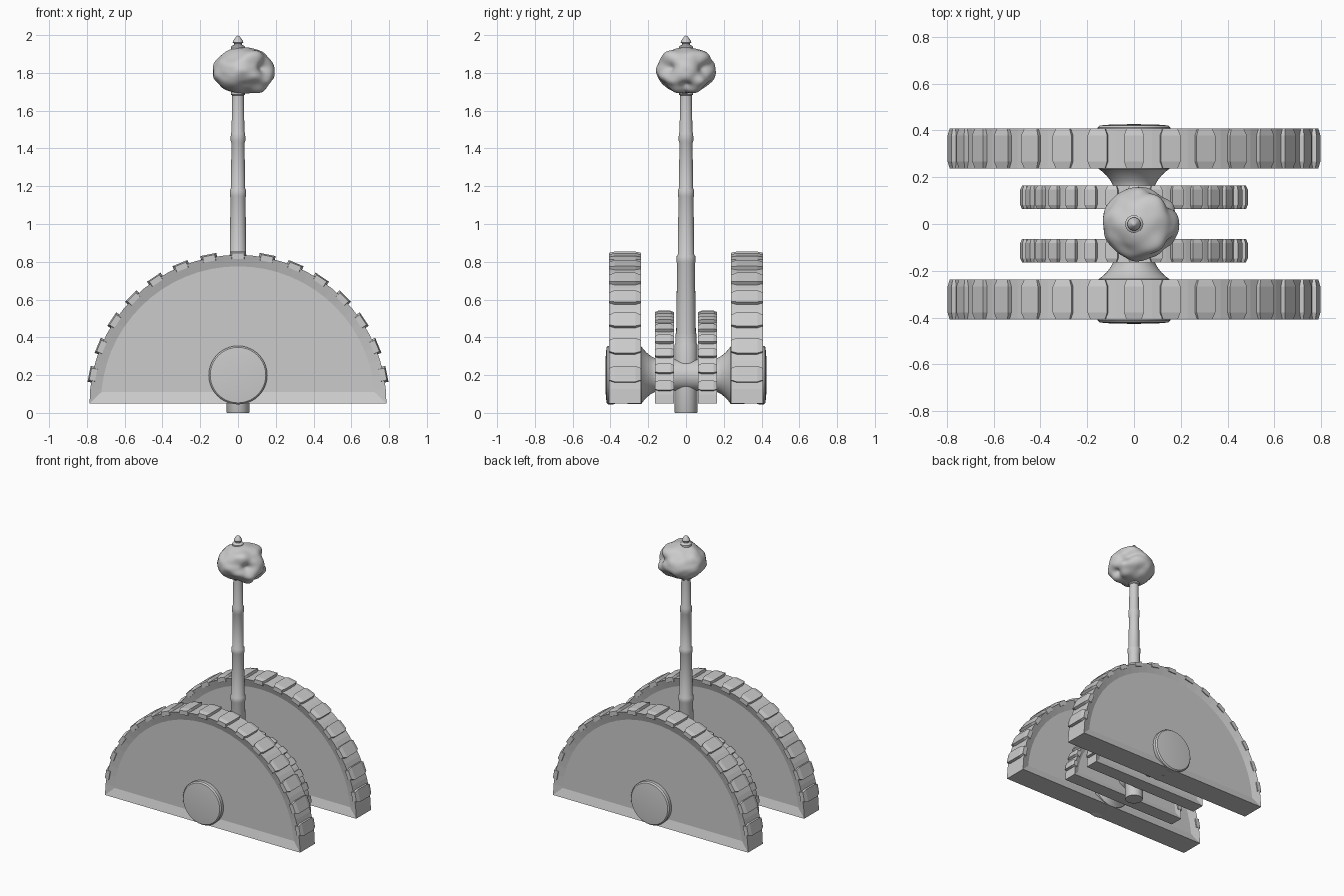
import bpy, bmesh, math
from mathutils import Vector, Matrix, noise

cube = bpy.data.objects.get("Cube")
if cube:
    bpy.data.objects.remove(cube, do_unlink=True)

grey = bpy.data.materials.new("plain grey")
grey.use_nodes = True
grey.diffuse_color = (0.6, 0.6, 0.6, 1)
grey.node_tree.nodes["Principled BSDF"].inputs["Base Color"].default_value = (0.6, 0.6, 0.6, 1)

AXLE_Z = 0.2
BASE_Z = 0.05


def finish(bm, name, smooth=None):
    bmesh.ops.recalc_face_normals(bm, faces=bm.faces)
    mesh = bpy.data.meshes.new(name)
    bm.to_mesh(mesh)
    bm.free()
    mesh.materials.append(grey)
    obj = bpy.data.objects.new(name, mesh)
    bpy.context.collection.objects.link(obj)
    if smooth:
        bpy.ops.object.select_all(action='DESELECT')
        obj.select_set(True)
        bpy.context.view_layer.objects.active = obj
        bpy.ops.object.shade_smooth_by_angle(angle=math.radians(smooth))
    return obj


def lathe(name, profile, matrix=Matrix(), steps=40):
    """Turn (radius, height) points around z, then place with matrix."""
    bm = bmesh.new()
    verts = [bm.verts.new((r, 0, h)) for r, h in profile]
    edges = [bm.edges.new(pair) for pair in zip(verts, verts[1:])]
    bmesh.ops.spin(bm, geom=verts + edges, axis=(0, 0, 1), cent=(0, 0, 0),
                   angle=math.tau, steps=steps, use_duplicate=False)
    bmesh.ops.remove_doubles(bm, verts=bm.verts, dist=0.0002)
    bmesh.ops.transform(bm, matrix=matrix, verts=bm.verts)
    return finish(bm, name, 35)


def half_wheel(name, y, width, radius, rim, depth):
    """Half disc with a sunken panel on both sides."""
    bm = bmesh.new()
    arc = 32
    pts = [(radius * math.cos(math.pi * i / arc), radius * math.sin(math.pi * i / arc))
           for i in range(arc + 1)]
    face = bm.faces.new([bm.verts.new((a, y - width / 2, BASE_Z + b)) for a, b in pts])
    out = bmesh.ops.extrude_face_region(bm, geom=[face])
    moved = [g for g in out["geom"] if isinstance(g, bmesh.types.BMVert)]
    bmesh.ops.translate(bm, vec=(0, width, 0), verts=moved)
    bmesh.ops.recalc_face_normals(bm, faces=bm.faces)
    for side in [f for f in bm.faces if len(f.verts) > 4]:
        bmesh.ops.inset_region(bm, faces=[side], thickness=rim, use_even_offset=True)
        shift = -depth if side.calc_center_median().y > y else depth
        bmesh.ops.translate(bm, vec=(0, shift, 0), verts=side.verts)
    return finish(bm, name)


def treads(name, y, width, radius, size):
    """Chamfered tread blocks around the arc."""
    bm = bmesh.new()
    half = width / 2
    stations = [(-half, 0.032, 0.011), (-half * 0.65, 0.043, 0.018),
                (half * 0.65, 0.043, 0.018), (half, 0.032, 0.011)]
    for i in range(1, 16):
        turn = (Matrix.Translation((0, y, BASE_Z))
                @ Matrix.Rotation(math.pi / 2 - math.pi * i / 16, 4, 'Y'))
        verts = []
        for v, w, h in stations:
            for x in (-w * size, w * size):
                for z in (radius - 0.02, radius + h):
                    verts.append(bm.verts.new(turn @ Vector((x, v, z))))
        bmesh.ops.convex_hull(bm, input=verts)
    bmesh.ops.dissolve_limit(bm, angle_limit=0.01, verts=bm.verts, edges=bm.edges)
    return finish(bm, name)


# Wheels, treads, caps and flared hubs on both sides
for side, s in (("front", -1), ("back", 1)):
    half_wheel(side + "_outer_half_wheel", s * 0.323, 0.17, 0.786, 0.06, 0.02)
    treads(side + "_outer_treads", s * 0.323, 0.17, 0.786, 1)
    half_wheel(side + "_inner_half_wheel", s * 0.114, 0.1, 0.473, 0.038, 0.012)
    treads(side + "_inner_treads", s * 0.114, 0.1, 0.473, 0.6)
    place = Matrix.Translation((0, 0, AXLE_Z)) @ Matrix.Rotation(-s * math.pi / 2, 4, 'X')
    lathe(side + "_hub_cap", [(0, 0.37), (0.15, 0.37), (0.155, 0.385), (0.155, 0.412),
                              (0.147, 0.421), (0.1, 0.425), (0, 0.427)], place)
    lathe(side + "_hub_flare", [(0.085, 0), (0.085, 0.06), (0.09, 0.165), (0.1, 0.185),
                                (0.118, 0.208), (0.138, 0.226), (0.152, 0.236),
                                (0.152, 0.31), (0, 0.31)], place)

# Shaft with foot, joints and collar
lathe("shaft", [(0, 0), (0.058, 0), (0.06, 0.004), (0.06, 0.36), (0.056, 0.37),
                (0.055, 0.42), (0.052, 0.42), (0.047, 0.79), (0.05, 0.8), (0.049, 0.83),
                (0.043, 0.84), (0.04, 1.14), (0.043, 1.15), (0.043, 1.18), (0.037, 1.19),
                (0.035, 1.43), (0.039, 1.44), (0.038, 1.48), (0.034, 1.49),
                (0.031, 1.68), (0.037, 1.685), (0.037, 1.7), (0.03, 1.705), (0, 1.72)])

# Top finial
lathe("finial", [(0, 1.9), (0.038, 1.9), (0.038, 1.938), (0.03, 1.945), (0.02, 1.948),
                 (0.02, 1.955), (0.028, 1.962), (0.026, 1.97), (0.011, 1.99), (0, 2.0)],
      steps=24)

# Lumpy head: ellipsoid shaped by soft hollows (minus) and swellings (plus)
shapes = [((0.68, 0.65, 0.15), 0.36, -0.27),   # eye hollow
          ((0.25, 0.9, 0.3), 0.25, -0.06),     # temple
          ((0.1, 0.75, -0.7), 0.35, -0.1),     # under cheek
          ((0.4, 0.62, 0.7), 0.3, 0.13),       # brow
          ((0.75, 0.5, -0.45), 0.22, 0.1),     # cheek
          ((0.55, 0.3, -0.8), 0.28, 0.16),     # jaw
          ((0.75, 0, -0.65), 0.18, -0.17),     # notch between jaws
          ((-0.5, 0.6, 0.62), 0.4, -0.08),     # rear crown
          ((-0.5, 0.6, -0.6), 0.4, 0.06)]      # rear base
bm = bmesh.new()
bmesh.ops.create_icosphere(bm, subdivisions=5, radius=1)
for v in bm.verts:
    u = v.co.normalized()
    mirrored = Vector((u.x, abs(u.y), u.z))
    r = 1 + 0.05 * noise.noise(u * 2.5)
    for centre, spread, amount in shapes:
        gap = (mirrored - Vector(centre)).length
        r += amount * math.exp(-(gap / spread) ** 2)
    v.co = Vector((0.03 + 0.164 * r * u.x, 0.158 * r * u.y, 1.812 + 0.122 * r * u.z))
finish(bm, "head", 60)
